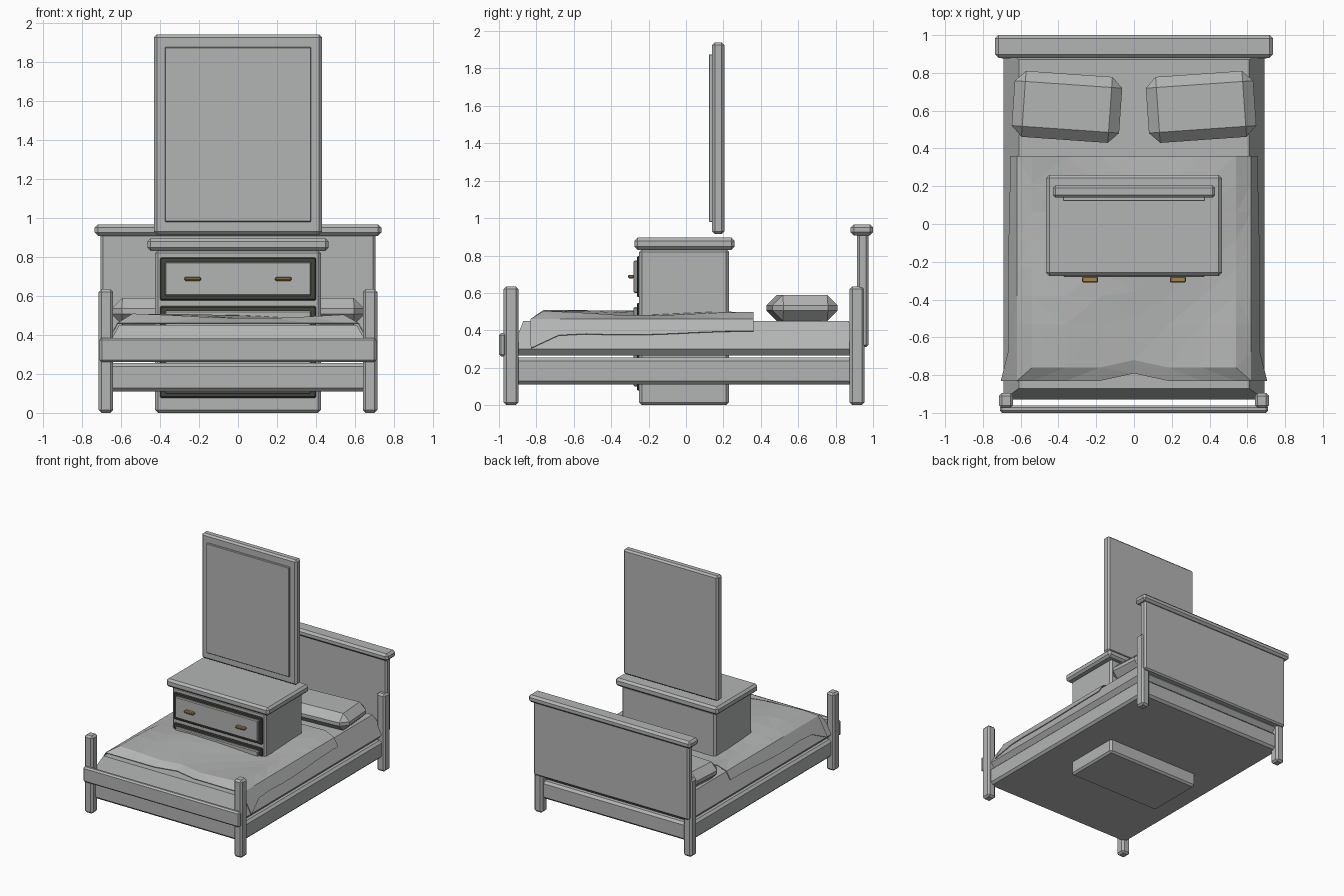
import bpy, bmesh, math

if "Cube" in bpy.data.objects:
    bpy.data.objects.remove(bpy.data.objects["Cube"])


def material(name, rgb):
    m = bpy.data.materials.new(name)
    m.diffuse_color = (*rgb, 1)
    m.use_nodes = True
    m.node_tree.nodes["Principled BSDF"].inputs["Base Color"].default_value = m.diffuse_color
    return m


GREY = material("plain_grey", (0.45, 0.46, 0.455))
DARK = material("dark_trim", (0.055, 0.06, 0.045))
BRASS = material("brass", (0.36, 0.23, 0.07))


def finish(name, bm, mat):
    bmesh.ops.recalc_face_normals(bm, faces=bm.faces)
    me = bpy.data.meshes.new(name)
    bm.to_mesh(me)
    bm.free()
    me.materials.append(mat)
    ob = bpy.data.objects.new(name, me)
    bpy.context.collection.objects.link(ob)
    return ob


def box(name, x, y, z, mat=GREY, bevel=0.012, segments=1):
    """Chamfered box from (min, max) ranges; its origin is the box centre."""
    bm = bmesh.new()
    bmesh.ops.create_cube(bm, size=1)
    for v in bm.verts:
        v.co.x *= x[1] - x[0]
        v.co.y *= y[1] - y[0]
        v.co.z *= z[1] - z[0]
    if bevel:
        bmesh.ops.bevel(bm, geom=bm.edges[:], offset=bevel, segments=segments,
                        profile=0.5, affect='EDGES')
    ob = finish(name, bm, mat)
    ob.location = (sum(x) / 2, sum(y) / 2, sum(z) / 2)
    return ob


# Bed frame
for side, s in (("left", -1), ("right", 1)):
    xr = sorted((s * 0.64, s * 0.715))
    box(f"front_post_{side}", xr, (-0.975, -0.895), (0, 0.635), bevel=0.015)
    box(f"rear_post_{side}", xr, (0.875, 0.955), (0, 0.635), bevel=0.015)
box("bed_base", (-0.69, 0.69), (-0.93, 0.93), (0.11, 0.255), bevel=0.018)
box("footboard", (-0.71, 0.71), (-1.0, -0.96), (0.26, 0.385))
box("headboard", (-0.705, 0.705), (0.915, 0.975), (0.31, 0.92))
box("headboard_cap", (-0.735, 0.735), (0.88, 1.0), (0.908, 0.967), bevel=0.017)

# Mattress: tapered rings, widest near the bottom
bm = bmesh.new()
rings = []
for hx, hy, z in ((0.66, 0.90, 0.265), (0.69, 0.93, 0.30), (0.61, 0.87, 0.45)):
    rings.append([bm.verts.new((sx * hx, sy * hy, z))
                  for sx, sy in ((-1, -1), (1, -1), (1, 1), (-1, 1))])
for lo, hi in zip(rings, rings[1:]):
    for i in range(4):
        j = (i + 1) % 4
        bm.faces.new((lo[i], lo[j], hi[j], hi[i]))
bm.faces.new(rings[0])
bm.faces.new(rings[-1])
finish("mattress", bm, GREY)

# Pillows
for side, s in (("left", -1), ("right", 1)):
    p = box(f"pillow_{side}", sorted((s * 0.07, s * 0.64)), (0.445, 0.795),
            (0.45, 0.59), bevel=0.056)
    p.rotation_euler.z = s * math.radians(4)

# Blanket: rumpled sheet that hangs over the sides of the mattress
COLS = (-0.66, -0.61, -0.54, -0.36, -0.18, 0, 0.18, 0.36, 0.54, 0.61, 0.66)
ROWS = 8
bm = bmesh.new()
grid = []
for r in range(ROWS + 1):
    t = r / ROWS
    row = []
    for x in COLS:
        ax = abs(x)
        front = -0.79 - 0.045 * math.sin(math.pi * min(1, ax / 0.54)) - 0.04 * (ax > 0.5)
        y = 0.36 + (front - 0.36) * t
        if ax > 0.65:
            z = 0.385 + 0.01 * math.sin(5 * y) - 0.09 * max(0, (t - 0.85) / 0.15)
            x = math.copysign(0.704 - max(0, z - 0.30) * 0.53, x)
        elif ax > 0.6:
            z = 0.458
            x = math.copysign(0.618, x)
        else:
            z = 0.482 + 0.014 * t + 0.013 * math.sin(4.5 * x - 5 * y + 1)
            if r == ROWS:
                z = 0.458
            elif r == ROWS - 1:
                y = front + 0.07
        row.append(bm.verts.new((x, y, z)))
    grid.append(row)
for a, b in zip(grid, grid[1:]):
    for i in range(len(COLS) - 1):
        bm.faces.new((a[i], a[i + 1], b[i + 1], b[i]))
bmesh.ops.triangulate(bm, faces=bm.faces[:])
blanket = finish("blanket", bm, GREY)
mod = blanket.modifiers.new("thickness", 'SOLIDIFY')
mod.thickness = 0.006
mod.offset = 0

# Dresser
box("dresser_body", (-0.425, 0.425), (-0.25, 0.23), (0, 0.835), bevel=0.015)
box("dresser_top", (-0.465, 0.465), (-0.275, 0.26), (0.83, 0.895), bevel=0.017)
for n in range(3):
    top = 0.797 - 0.25 * n
    box(f"drawer_trim_{n + 1}", (-0.4, 0.4), (-0.262, -0.24), (top - 0.22, top),
        DARK, bevel=0.006)
    box(f"drawer_front_{n + 1}", (-0.375, 0.375), (-0.28, -0.25),
        (top - 0.197, top - 0.023), bevel=0.006)
    for side, s in (("left", -1), ("right", 1)):
        box(f"drawer_handle_{n + 1}_{side}", sorted((s * 0.19, s * 0.275)),
            (-0.31, -0.278), (top - 0.12, top - 0.1), BRASS, bevel=0.006)

# Mirror
box("mirror_frame", (-0.43, 0.43), (0.14, 0.205), (0.915, 1.94), bevel=0.014)
box("mirror_panel", (-0.375, 0.375), (0.122, 0.15), (0.98, 1.875), bevel=0.003)
